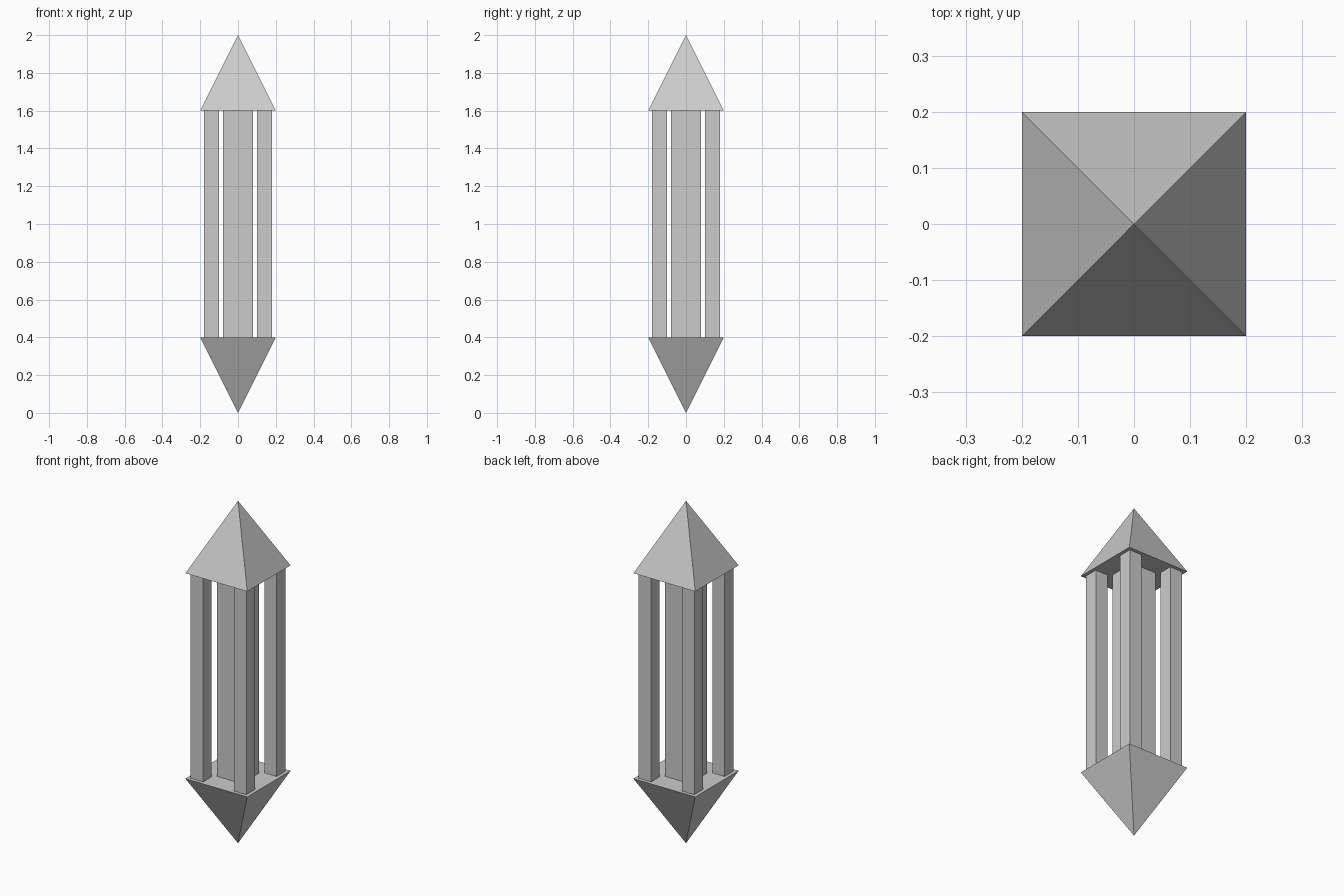
import bpy
import math

if "Cube" in bpy.data.objects:
    bpy.data.objects.remove(bpy.data.objects["Cube"])


def box(name, x, y, width):
    # square pillar between the two pyramids
    bpy.ops.mesh.primitive_cube_add(size=1, location=(x, y, 1.0))
    ob = bpy.context.object
    ob.name = name
    ob.scale = (width, width, 1.2)
    bpy.ops.object.transform_apply(location=False, rotation=False, scale=True)


def pyramid(name, z, r_bottom, r_top):
    # four-sided cone turned so its sides face the axes
    bpy.ops.mesh.primitive_cone_add(vertices=4, radius1=r_bottom, radius2=r_top,
                                    depth=0.4, location=(0, 0, z),
                                    rotation=(0, 0, math.pi / 4))
    bpy.context.object.name = name


RADIUS = 0.2 * math.sqrt(2)

# Pointed ends
pyramid("top_pyramid", 1.8, RADIUS, 0)
pyramid("bottom_pyramid", 0.2, 0, RADIUS)

# Thick core and four corner posts
box("core_pillar", 0, 0, 0.16)
for x_side, x in (("left", -0.14), ("right", 0.14)):
    for y_side, y in (("front", -0.14), ("back", 0.14)):
        box(f"{y_side}_{x_side}_post", x, y, 0.08)
